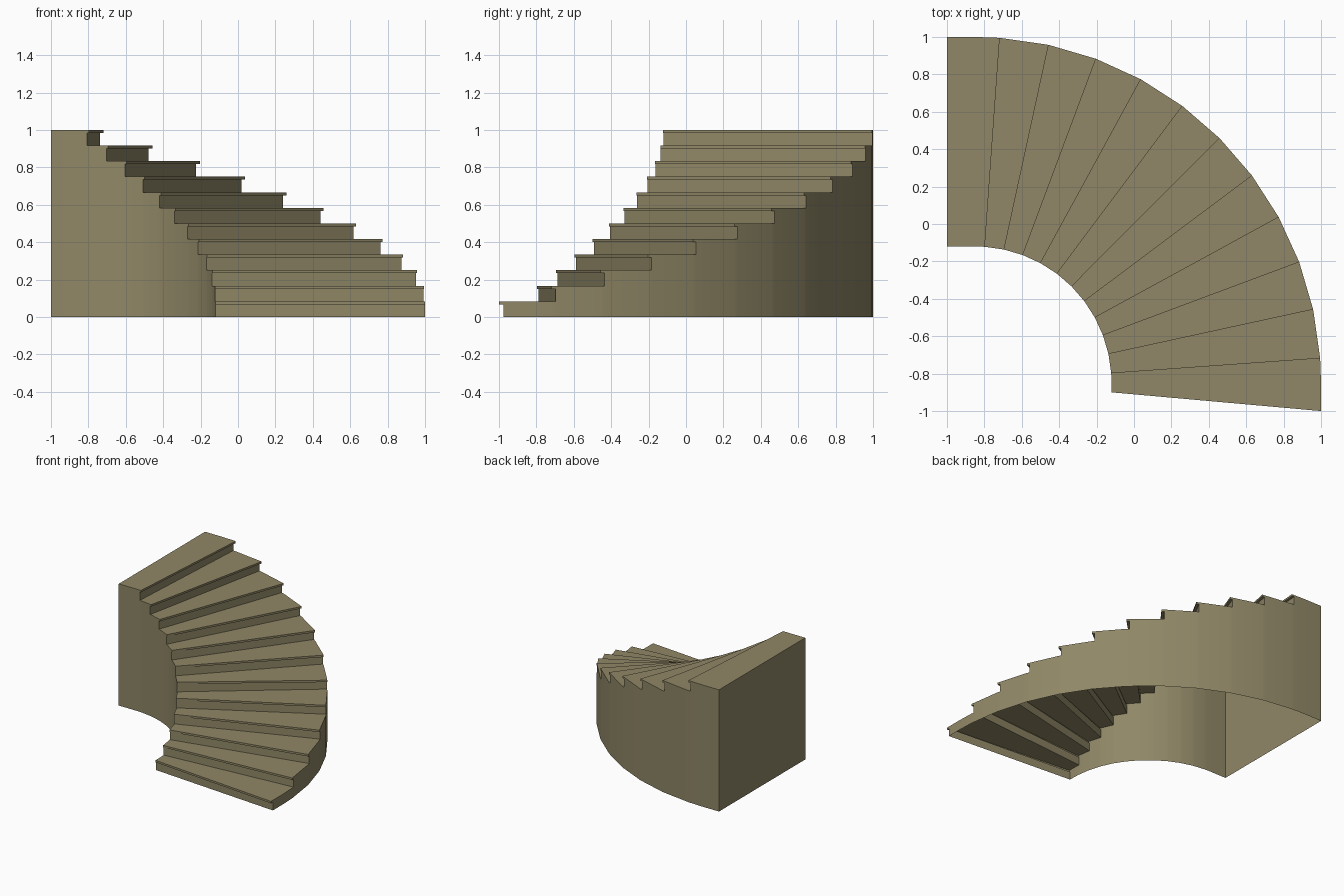
import bpy, bmesh, math
from mathutils import Vector

if "Cube" in bpy.data.objects:
    bpy.data.objects.remove(bpy.data.objects["Cube"], do_unlink=True)

STEPS = 12
RISE = 1.0 / STEPS
THICK = 0.016                       # nosing thickness
CENTRE = -0.85
RADII = (1.85, 0.73)                # outer and inner wall
TURN = math.radians(90 / (STEPS - 1))


def on_arc(angle):
    """Outer and inner plan points at an angle of the turn."""
    return [Vector((CENTRE + r * math.cos(angle), CENTRE + r * math.sin(angle))) for r in RADII]


def between(a, b, t):
    return [p.lerp(q, t) for p, q in zip(a, b)]


# Plan stations: nosing edge of each step, with straight ends past the quarter turn
nose = [on_arc((i - 0.5) * TURN) for i in range(STEPS)]
nose[0] = [Vector((1, -1)), Vector((-0.12, -0.9))]
end = [Vector((-1, 1)), Vector((-1, -0.12))]
first_bend, last_bend = on_arc(0), on_arc(math.pi / 2)
after = nose[1:] + [last_bend]
after[0] = first_bend
riser = [between(nose[i], after[i], 0.16 if i in (0, STEPS - 1) else 0.08) for i in range(STEPS)]

bm = bmesh.new()


def face(*points):
    bm.faces.new([bm.verts.new((p.x, p.y, z)) for p, z in points])


def across(a, za, b, zb):
    """Quad spanning the stair width between two stations."""
    face((a[0], za), (b[0], zb), (b[1], zb), (a[1], za))


for i in range(STEPS):
    n, r, top, base = nose[i], riser[i], (i + 1) * RISE, i * RISE
    low = top - THICK
    # Riser, nosing underside, nosing front
    across(r, base, r, low)
    across(r, low, n, low)
    across(n, low, n, top)
    # Tread
    path = [r]
    if i == 0:
        path.append(first_bend)
    path += [nose[i + 1], riser[i + 1]] if i < STEPS - 1 else [last_bend, end]
    for a, b in zip([n] + path, path):
        across(a, top, b, top)
    # Nosing ends and side walls down to the floor
    for s in (0, 1):
        face((n[s], low), (r[s], low), (r[s], top), (n[s], top))
        for k, (a, b) in enumerate(zip(path, path[1:])):
            corners = [(a[s], 0), (b[s], 0), (b[s], top), (a[s], top)]
            if k == 0:
                corners.append((a[s], low))
                if i > 0:
                    corners.append((a[s], base))
            face(*corners)

# Back end wall
across(end, 0, end, 1.0)

bmesh.ops.remove_doubles(bm, verts=bm.verts, dist=0.0005)
bmesh.ops.recalc_face_normals(bm, faces=bm.faces)
# Make sure treads face upward
if sum(f.normal.z * f.calc_area() for f in bm.faces) < 0:
    bmesh.ops.reverse_faces(bm, faces=bm.faces)

mesh = bpy.data.meshes.new("curved_staircase")
bm.to_mesh(mesh)
bm.free()
stair = bpy.data.objects.new("curved_staircase", mesh)
bpy.context.collection.objects.link(stair)

# Material
stone = bpy.data.materials.new("olive_stone")
stone.use_nodes = True
colour = (0.28, 0.245, 0.135, 1)
stone.diffuse_color = colour
stone.node_tree.nodes["Principled BSDF"].inputs["Base Color"].default_value = colour
mesh.materials.append(stone)

# Smooth curved walls, crisp steps
bpy.ops.object.select_all(action="DESELECT")
stair.select_set(True)
bpy.context.view_layer.objects.active = stair
bpy.ops.object.shade_smooth_by_angle(angle=math.radians(30))
